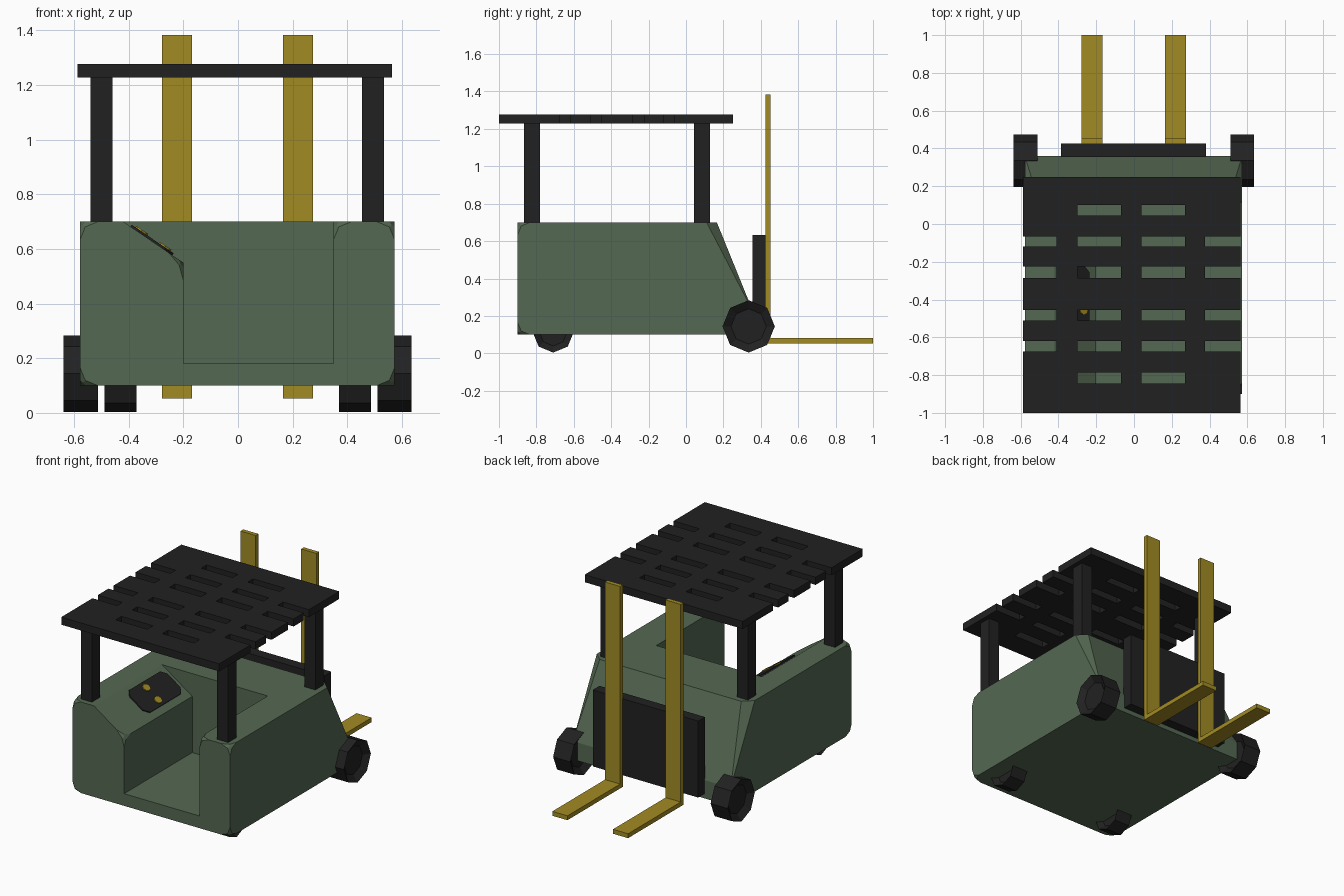
import bpy, bmesh, math
from mathutils import Matrix, Vector

if "Cube" in bpy.data.objects:
    bpy.data.objects.remove(bpy.data.objects["Cube"])


def material(name, rgb):
    m = bpy.data.materials.new(name)
    m.diffuse_color = (*rgb, 1)
    m.use_nodes = True
    m.node_tree.nodes["Principled BSDF"].inputs["Base Color"].default_value = m.diffuse_color
    return m


GREEN = material("body green", (0.089, 0.138, 0.084))
BLACK = material("black", (0.0155, 0.0155, 0.0155))
YELLOW = material("fork yellow", (0.36, 0.26, 0.017))


def finish(name, bm, mat, matrix=Matrix()):
    bmesh.ops.recalc_face_normals(bm, faces=bm.faces)
    mesh = bpy.data.meshes.new(name)
    bm.to_mesh(mesh)
    bm.free()
    mesh.materials.append(mat)
    ob = bpy.data.objects.new(name, mesh)
    ob.matrix_world = matrix
    bpy.context.collection.objects.link(ob)
    return ob


def box(name, lo, hi, mat):
    lo, hi = Vector(lo), Vector(hi)
    bm = bmesh.new()
    bmesh.ops.create_cube(bm, size=1)
    bmesh.ops.scale(bm, vec=hi - lo, verts=bm.verts)
    bmesh.ops.translate(bm, vec=(lo + hi) / 2, verts=bm.verts)
    return finish(name, bm, mat)


def prism(name, outline, thick, mat, matrix):
    bm = bmesh.new()
    f = bm.faces.new([bm.verts.new((x, y, 0)) for x, y in outline])
    ext = bmesh.ops.extrude_face_region(bm, geom=[f])["geom"]
    bmesh.ops.translate(bm, vec=(0, 0, thick),
                        verts=[v for v in ext if isinstance(v, bmesh.types.BMVert)])
    return finish(name, bm, mat, matrix)


# body: wedge-backed block with an open cabin and a sloped console
bm = bmesh.new()
V = lambda *p: bm.verts.new(p)
X0, X1, F, N = -0.578, 0.573, -0.9, -0.19
sides = []
for x, s in ((X0, 1), (X1, -1)):
    sides.append(dict(fb=V(x, F, 0.1), ft=V(x, F, 0.7), ts=V(x, 0.11, 0.7),
                      tb=V(x + s * 0.06, 0.165, 0.7), sl=V(x, 0.36, 0.22), bb=V(x, 0.36, 0.1)))
L, R = sides
notch = [(-0.42, 0.7), (-0.2, 0.55), (-0.2, 0.18), (0.35, 0.18), (0.35, 0.7)]
nf = [V(x, F, z) for x, z in notch]
nb = [V(x, N, z) for x, z in notch]
for s in sides:
    bm.faces.new([s[k] for k in ("fb", "ft", "ts", "sl", "bb")])
    bm.faces.new([s[k] for k in ("ts", "tb", "sl")])
bm.faces.new([L["fb"], L["ft"]] + nf + [R["ft"], R["fb"]])
bm.faces.new([L["ft"], nf[0], nb[0], nb[4], nf[4], R["ft"], R["ts"], R["tb"], L["tb"], L["ts"]])
for a, b in (("tb", "sl"), ("sl", "bb"), ("bb", "fb")):
    bm.faces.new([L[a], L[b], R[b], R[a]])
bm.faces.new(nb)
for i in range(4):
    bm.faces.new([nf[i], nf[i + 1], nb[i + 1], nb[i]])
bmesh.ops.recalc_face_normals(bm, faces=bm.faces)
corners = [s[k] for s in sides for k in ("fb", "ft")] + [nf[1], nf[4]]
bmesh.ops.bevel(bm, geom=corners, offset=0.065, segments=2, profile=0.5, affect='VERTICES')
finish("body", bm, GREEN)

# control panel and buttons lying on the console slope
tilt = Matrix.Translation((-0.317, -0.415, 0.63)) @ Matrix.Rotation(math.atan2(0.15, 0.22), 4, 'Y')
a, b, c = 0.093, 0.195, 0.035
panel = [(a, c - b), (a, b - c), (a - c, b), (c - a, b), (-a, b - c), (-a, c - b), (c - a, -b), (a - c, -b)]
prism("control_panel", panel, 0.008, BLACK, tilt)
octagon = [(0.026 * math.cos(k * math.pi / 4), 0.03 * math.sin(k * math.pi / 4)) for k in range(8)]
for i, px in enumerate((-0.05, 0.053)):
    prism(f"panel_button_{i + 1}", octagon, 0.008, YELLOW,
          tilt @ Matrix.Translation((px, -0.035, 0.006)))

# roof: grid of cells with the slots left out
xs = [-0.588, -0.41, -0.3, -0.07, 0.04, 0.27, 0.375, 0.563]
ys = [-1, -0.845, -0.785, -0.675, -0.62, -0.51, -0.455, -0.285, -0.225, -0.12, -0.065, 0.045, 0.1, 0.25]
bm = bmesh.new()
grid = [[bm.verts.new((x, y, 1.228)) for y in ys] for x in xs]
for i in range(len(xs) - 1):
    for j in range(len(ys) - 1):
        slot = j % 2 == 1 and (i in (2, 4) or (i in (0, 6) and 1 < j < 11))
        if not slot:
            bm.faces.new([grid[i][j], grid[i + 1][j], grid[i + 1][j + 1], grid[i][j + 1]])
ext = bmesh.ops.extrude_face_region(bm, geom=bm.faces[:])["geom"]
bmesh.ops.translate(bm, vec=(0, 0, 0.05), verts=[v for v in ext if isinstance(v, bmesh.types.BMVert)])
finish("roof", bm, BLACK)


# eight-sided wheels with recessed hubs
def wheel(name, x, y, r, width):
    bm = bmesh.new()
    bmesh.ops.create_cone(bm, cap_ends=True, segments=8, radius1=r, radius2=r, depth=width)
    caps = [f for f in bm.faces if len(f.verts) == 8]
    for f in caps:
        bmesh.ops.inset_region(bm, faces=[f], thickness=r * 0.3, use_even_offset=True)
        bmesh.ops.translate(bm, vec=f.normal * -0.03, verts=f.verts)
    finish(name, bm, BLACK, Matrix.Translation((x, y, r + 0.004)) @ Matrix.Rotation(math.pi / 2, 4, 'Y'))


# mirrored parts: wheels, roof posts, lifting forks
for side, s in (("left", -1), ("right", 1)):
    wheel(f"fork_end_wheel_{side}", s * 0.574 - 0.001, 0.335, 0.14, 0.126)
    wheel(f"steering_wheel_{side}", s * 0.429 - 0.001, -0.71, 0.11, 0.116)
    x = s * 0.497 - 0.003
    for end, y0, y1 in (("front", -0.865, -0.78), ("rear", 0.042, 0.128)):
        box(f"{end}_post_{side}", (x - 0.04, y0, 0.6), (x + 0.04, y1, 1.24), BLACK)
    x = s * 0.221 - 0.002
    bar = [(0.424, 0.053), (1.0, 0.053), (1.0, 0.082), (0.452, 0.082), (0.452, 1.384), (0.424, 1.384)]
    prism(f"fork_{side}", bar, 0.11, YELLOW,
          Matrix(((0, 0, 1, x - 0.055), (1, 0, 0, 0), (0, 1, 0, 0), (0, 0, 0, 1))))

# lift carriage plate
box("carriage_plate", (-0.386, 0.355, 0.13), (0.382, 0.425, 0.634), BLACK)
